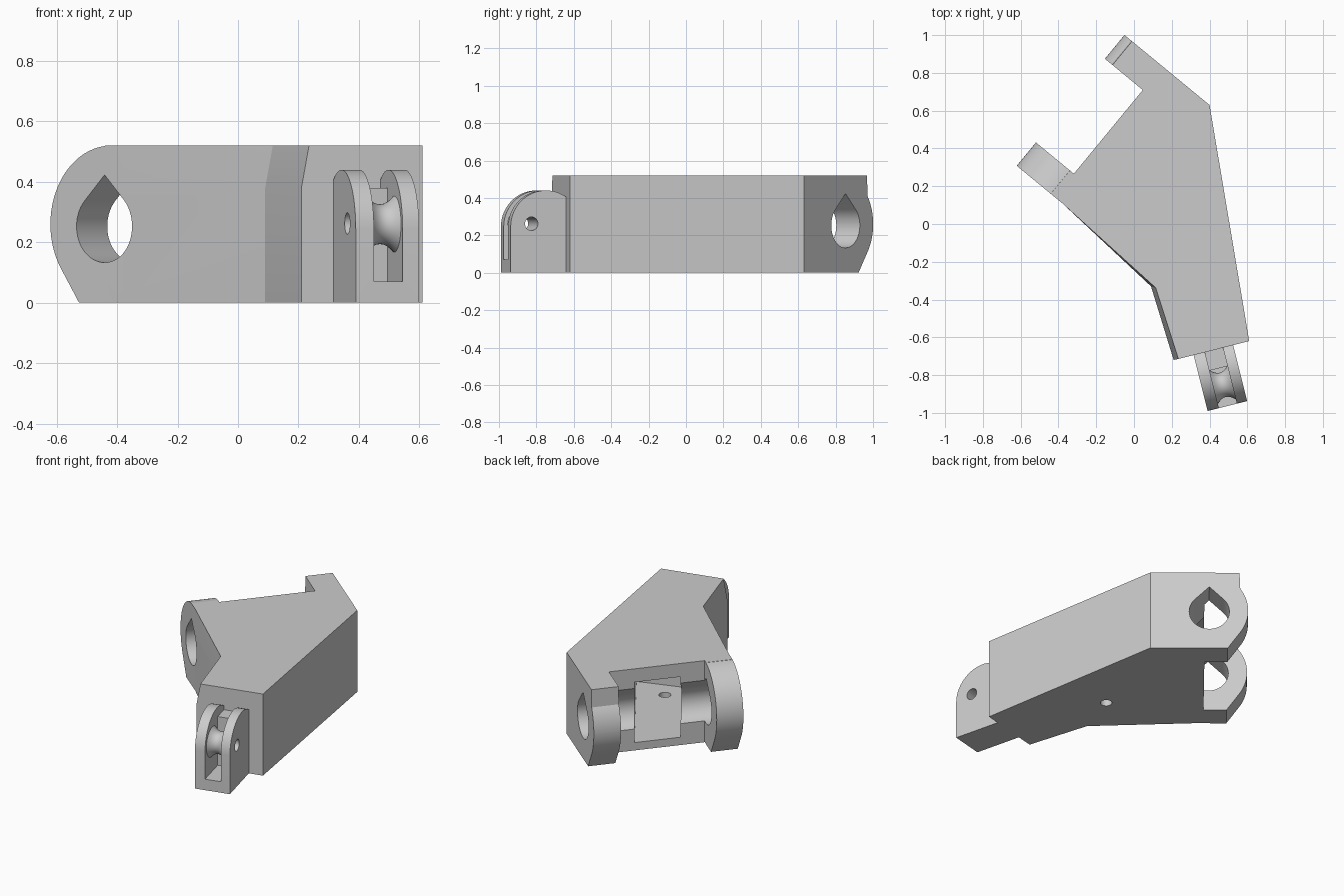
import bpy, bmesh
from math import cos, sin, radians
from mathutils import Vector

old = bpy.data.objects.get("Cube")
if old:
    bpy.data.objects.remove(old, do_unlink=True)

grey = bpy.data.materials.new("plain grey")
grey.use_nodes = True
grey.diffuse_color = (0.6, 0.6, 0.6, 1)
grey.node_tree.nodes["Principled BSDF"].inputs["Base Color"].default_value = (0.6, 0.6, 0.6, 1)

UP = Vector((0, 0, 1))
# Hinge frame: U runs along the hinge axis, V points out through the ears
U, V = Vector((0.636, 0.772, 0)), Vector((-0.772, 0.636, 0))
# Fork frame: S runs across the prongs, T points out along them
S, T = Vector((0.97, 0.2425, 0)), Vector((0.2425, -0.97, 0))


def make(name, bm):
    bmesh.ops.recalc_face_normals(bm, faces=bm.faces)
    me = bpy.data.meshes.new(name)
    bm.to_mesh(me)
    bm.free()
    me.materials.append(grey)
    ob = bpy.data.objects.new(name, me)
    bpy.context.collection.objects.link(ob)
    return ob


def loft(name, rings):
    bm = bmesh.new()
    loops = [[bm.verts.new(p) for p in ring] for ring in rings]
    n = len(loops[0])
    for a, b in zip(loops, loops[1:]):
        for i in range(n):
            j = (i + 1) % n
            bm.faces.new((a[i], a[j], b[j], b[i]))
    bm.faces.new(loops[0])
    bm.faces.new(loops[-1])
    return make(name, bm)


def prism(name, profile, across, along, start, end):
    """Extrude a profile of (across, z) points between two stations."""
    ring = [across * a + UP * z for a, z in profile]
    return loft(name, [[p + along * d for p in ring] for d in (start, end)])


def plan_prism(name, points, z0, z1):
    return loft(name, [[(x, y, z) for x, y in points] for z in (z0, z1)])


def arc(ca, cz, r, first, last, steps=24):
    angles = [radians(first + (last - first) * i / steps) for i in range(steps + 1)]
    return [(ca + r * cos(t), cz + r * sin(t)) for t in angles]


def box(a0, a1, z0, z1):
    return [(a0, z0), (a1, z0), (a1, z1), (a0, z1)]


def cut(target, cutters):
    for c in cutters:
        m = target.modifiers.new("cut", "BOOLEAN")
        m.operation, m.solver, m.object = "DIFFERENCE", "EXACT", c
    bpy.context.view_layer.update()
    graph = bpy.context.evaluated_depsgraph_get()
    me = bpy.data.meshes.new_from_object(target.evaluated_get(graph))
    target.modifiers.clear()
    target.data = me
    for c in cutters:
        bpy.data.objects.remove(c, do_unlink=True)


# Main body, with the upper edge of one side sloping in
tip_b, tip_a = U * 0.74 + V * 0.675, U * -0.157 + V * 0.675
head = [(0.4, 0.63), tip_b[:2], tip_a[:2], (-0.38, 0.11)]
low = head + [(0.09, -0.33), (0.21, -0.72), (0.61, -0.62)]
high = head + [(0.115, -0.338), (0.235, -0.714), (0.61, -0.62)]
body = loft("body", [[(x, y, z) for x, y in ring]
                     for ring, z in ((low, 0), (low, 0.38), (high, 0.52))])

# Space between the ears, rounded ear ends, teardrop axle hole
foot = [(0.518, -0.05), (0.8, -0.05), (0.8, 0.6)]
slot = prism("slot", box(0.415, 0.8, -0.1, 0.7), V, U, 0.003, 0.577)
round_a = prism("round_a", arc(0.415, 0.26, 0.26, 84, -35) + foot + [(0.415, 0.6)],
                V, U, -0.25, 0.05)
round_b = prism("round_b", arc(0.415, 0.26, 0.26, 35, -35) + foot + [(0.62, 0.6)],
                V, U, 0.5, 0.85)
axle = prism("axle", arc(0.443, 0.253, 0.12, 135, 405, 40) + [(0.443, 0.423)],
             V, U, -0.3, 0.9)

# Inner cavity opening between the ears, with a drain hole in its floor
mouth = [(U * u + V * 0.45)[:2] for u in (0.147, 0.424)]
lip = [(U * u + V * 0.41)[:2] for u in (0.147, 0.424)]
cavity = plan_prism("cavity", [mouth[0], lip[0], (0.12, -0.2), (0.42, -0.1),
                               lip[1], mouth[1]], 0.05, 0.435)
drain = plan_prism("drain", arc(0.18, -0.044, 0.035, 0, 345, 23), -0.1, 0.1)
cut(body, [slot, round_a, round_b, axle, cavity, drain])

# Fork: two prongs joined by a floor and a back block
crown = arc(0.86, 0.245, 0.195, 0, 125, 20)
prong_profile = [(0.745, 0), (1.055, 0)] + crown + [(0.745, 0.4)]
fork = prism("fork", prong_profile, T, S, 0.138, 0.354)
gap = prism("gap", [(0.85, 0.07), (1.2, 0.07), (1.2, 0.6), (0.7, 0.6),
                    (0.7, 0.38), (0.85, 0.38)], T, S, 0.2, 0.298)
pin_hole = prism("pin_hole", arc(0.94, 0.262, 0.036, 0, 345, 23), T, S, 0, 0.5)
cut(fork, [gap, pin_hole])

# Waisted roller between the prongs, bored for the pin
rings = []
for i in range(9):
    k = i / 4 - 1
    r = 0.066 + 0.028 * k * k
    rings.append([T * a + UP * z + S * (0.249 + 0.05 * k)
                  for a, z in arc(0.94, 0.26, r, 0, 348.75, 31)])
roller = loft("roller", rings)
bore = prism("bore", arc(0.94, 0.262, 0.036, 0, 345, 23), T, S, 0, 0.5)
cut(roller, [bore])

# Smooth the curved faces and keep the edges sharp
bpy.ops.object.select_all(action="DESELECT")
for ob in (body, fork, roller):
    ob.select_set(True)
bpy.context.view_layer.objects.active = body
bpy.ops.object.shade_smooth_by_angle(angle=radians(25))
